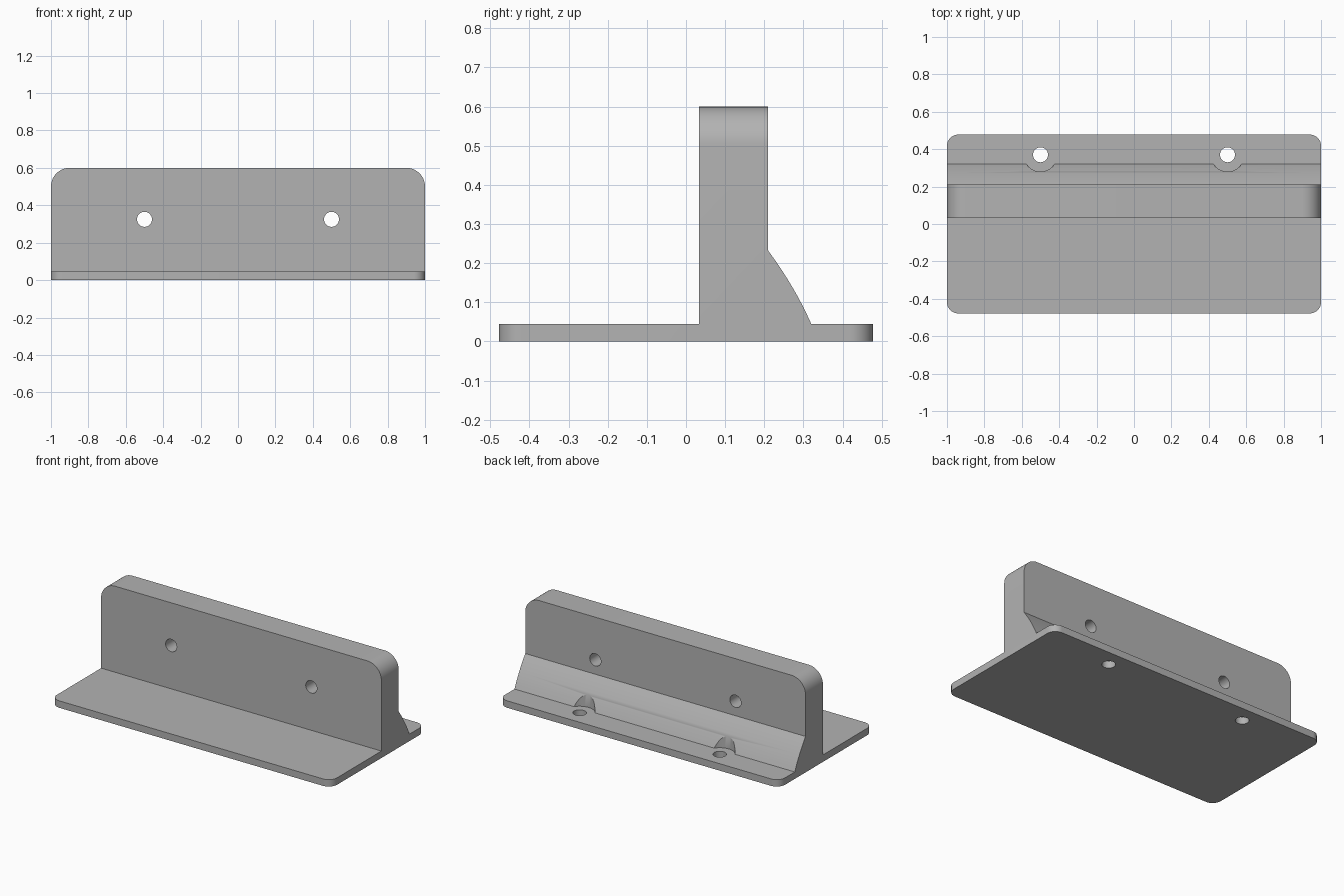
import bpy
import bmesh
from math import radians
from mathutils import Matrix, Vector

if "Cube" in bpy.data.objects:
    bpy.data.objects.remove(bpy.data.objects["Cube"])

HALF_LENGTH, HALF_DEPTH = 1.0, 0.478
PLATE_TOP, WALL_TOP = 0.045, 0.6
WALL_FRONT, WALL_BACK = 0.033, 0.21

grey = bpy.data.materials.new("plain grey")
grey.use_nodes = True
colour = (0.45, 0.45, 0.45, 1)
grey.diffuse_color = colour
grey.node_tree.nodes["Principled BSDF"].inputs["Base Color"].default_value = colour


def add_object(name, bm):
    bmesh.ops.recalc_face_normals(bm, faces=bm.faces)
    mesh = bpy.data.meshes.new(name)
    bm.to_mesh(mesh)
    bm.free()
    mesh.materials.append(grey)
    obj = bpy.data.objects.new(name, mesh)
    bpy.context.collection.objects.link(obj)
    return obj


def round_edges(bm, test, radius):
    edges = [e for e in bm.edges if all(test(v.co) for v in e.verts)]
    bmesh.ops.bevel(bm, geom=edges, offset=radius, offset_type='OFFSET',
                    segments=12, profile=0.5, affect='EDGES')


def gusset_curve(steps=8):
    # gently bulging slope from the wall down to the plate
    a, b, c = Vector((WALL_BACK, 0.232)), Vector((0.278, 0.14)), Vector((0.32, PLATE_TOP))
    return [tuple(a * (1 - t) ** 2 + b * 2 * t * (1 - t) + c * t * t)
            for t in (i / steps for i in range(steps + 1))]


def cut_cylinder(target, centre, radius, depth, along_y=False):
    bm = bmesh.new()
    turn = Matrix.Rotation(radians(90), 4, 'X') if along_y else Matrix()
    bmesh.ops.create_cone(bm, cap_ends=True, segments=48, radius1=radius, radius2=radius,
                          depth=depth, matrix=Matrix.Translation(centre) @ turn)
    cutter = add_object("hole_cutter", bm)
    cutter.hide_render = True
    mod = target.modifiers.new("hole", 'BOOLEAN')
    mod.operation, mod.solver, mod.object = 'DIFFERENCE', 'EXACT', cutter
    bpy.ops.object.modifier_apply(modifier=mod.name)
    bpy.data.objects.remove(cutter)


# Bracket: plate, wall and gusset as one cross-section swept along x
profile = [(-HALF_DEPTH, 0), (-HALF_DEPTH, PLATE_TOP), (WALL_FRONT, PLATE_TOP),
           (WALL_FRONT, WALL_TOP), (WALL_BACK, WALL_TOP), *gusset_curve(),
           (HALF_DEPTH, PLATE_TOP), (HALF_DEPTH, 0)]
bm = bmesh.new()
face = bm.faces.new([bm.verts.new((-HALF_LENGTH, y, z)) for y, z in profile])
swept = bmesh.ops.extrude_face_region(bm, geom=[face])["geom"]
bmesh.ops.translate(bm, vec=(2 * HALF_LENGTH, 0, 0),
                    verts=[v for v in swept if isinstance(v, bmesh.types.BMVert)])
bmesh.ops.recalc_face_normals(bm, faces=bm.faces)

# Rounded plate corners and wall shoulders
for side in (-1, 1):
    for end in (-1, 1):
        round_edges(bm, lambda p: p.x * side > 0.999 and p.y * end > HALF_DEPTH - 0.001, 0.06)
    round_edges(bm, lambda p: p.x * side > 0.999 and p.z > WALL_TOP - 0.001, 0.1)
bracket = add_object("mounting_bracket", bm)
bpy.context.view_layer.objects.active = bracket
bracket.select_set(True)

# Wall holes, plate holes and the screw-head pockets in the gusset
for x in (-0.5, 0.5):
    cut_cylinder(bracket, (x, 0.12, 0.325), 0.04, 0.5, along_y=True)
    cut_cylinder(bracket, (x, 0.37, 0), 0.04, 0.3)
    cut_cylinder(bracket, (x, 0.37, PLATE_TOP + 0.15), 0.09, 0.3)

bpy.ops.object.shade_smooth_by_angle(angle=radians(30))
